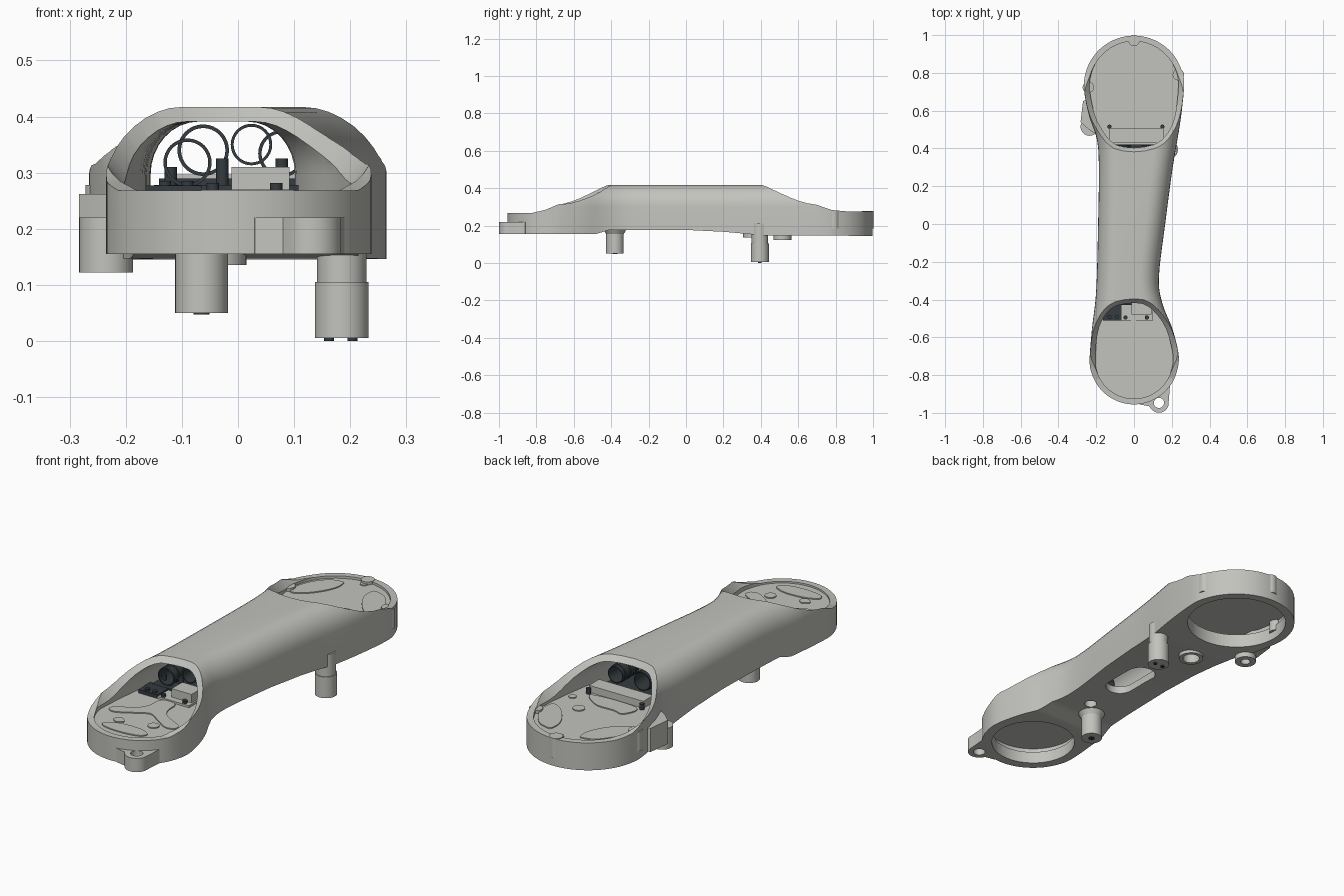
import bpy, bmesh, math
from math import sin, cos, pi, radians
from mathutils import Vector

if "Cube" in bpy.data.objects:
    bpy.data.objects.remove(bpy.data.objects["Cube"])


def material(name, col):
    m = bpy.data.materials.new(name)
    m.diffuse_color = (*col, 1)
    m.use_nodes = True
    m.node_tree.nodes["Principled BSDF"].inputs["Base Color"].default_value = m.diffuse_color
    return m


GREY = material("light grey casing", (0.54, 0.54, 0.51))
DARK = material("dark slate fittings", (0.035, 0.045, 0.05))


def finish(name, bm, mat=GREY):
    bmesh.ops.recalc_face_normals(bm, faces=bm.faces)
    me = bpy.data.meshes.new(name)
    bm.to_mesh(me)
    bm.free()
    me.materials.append(mat)
    ob = bpy.data.objects.new(name, me)
    bpy.context.collection.objects.link(ob)
    return ob


def smooth(pts, n=5):
    """Closed Catmull-Rom curve through the points."""
    p, out = [Vector(q) for q in pts], []
    for i in range(len(p)):
        a, b, c, d = (p[(i + k) % len(p)] for k in (-1, 0, 1, 2))
        for s in range(n):
            t = s / n
            out.append(0.5 * (2 * b + (c - a) * t + (2 * a - 5 * b + 4 * c - d) * t * t
                              + (3 * b - a - 3 * c + d) * t ** 3))
    return out


def inset(pts, d):
    out = []
    for i, p in enumerate(pts):
        t = (pts[(i + 1) % len(pts)] - pts[i - 1]).normalized()
        out.append(p + Vector((-t.y, t.x)) * d)
    return out


def loft(name, rings, mat=GREY, closed=False):
    """Skin 3D rings; cap the ends, or join last to first when closed."""
    bm = bmesh.new()
    vs = [[bm.verts.new(p) for p in r] for r in rings]
    n = len(vs[0])
    pairs = list(zip(vs, vs[1:])) + ([(vs[-1], vs[0])] if closed else [])
    for a, b in pairs:
        for i in range(n):
            j = (i + 1) % n
            bm.faces.new((a[i], a[j], b[j], b[i]))
    if not closed:
        bm.faces.new(vs[0][::-1])
        bm.faces.new(vs[-1])
    return finish(name, bm, mat)


def plate(name, pts, z0, z1, mat=GREY):
    return loft(name, [[(p[0], p[1], z) for p in pts] for z in (z0, z1)], mat)


def circle(x, y, r, n=40, a0=0, a1=2 * pi):
    return [(x + r * cos(a0 + (a1 - a0) * i / n), y + r * sin(a0 + (a1 - a0) * i / n)) for i in range(n)]


def cyl(name, x, y, z0, z1, r, mat=GREY, r2=None):
    return loft(name, [[(*p, z0) for p in circle(x, y, r)], [(*p, z1) for p in circle(x, y, r2 or r)]], mat)


def box(name, x0, x1, y0, y1, z0, z1, mat=GREY):
    return plate(name, [(x0, y0), (x1, y0), (x1, y1), (x0, y1)], z0, z1, mat)


def boolean(ob, cutters, op='DIFFERENCE'):
    for c in cutters:
        c.hide_render = True
        m = ob.modifiers.new("cut", 'BOOLEAN')
        m.object, m.operation, m.solver = c, op, 'EXACT'
        me = bpy.data.meshes.new_from_object(ob.evaluated_get(bpy.context.evaluated_depsgraph_get()))
        ob.modifiers.clear()
        ob.data = me
        bpy.data.objects.remove(c)


# plan outline: two round ends joined by a waisted arm
FY, BY = -0.72, 0.732
outline = smooth(
    circle(0, FY, 0.235, 10, pi, 2 * pi)
    + [(0.237, -0.70), (0.205, -0.56), (0.15, -0.42), (0.132, -0.28), (0.165, 0), (0.205, 0.3), (0.245, 0.54)]
    + circle(0, BY, 0.265, 10, 0, pi)
    + [(-0.265, 0.72), (-0.24, 0.58), (-0.197, 0.45), (-0.186, 0.3), (-0.19, 0), (-0.2, -0.35), (-0.222, -0.55)])


def domed(name, d, z0, top, rad):
    rings = [[(*p, z0) for p in inset(outline, d)]]
    for k in range(9):
        a = k / 8 * pi / 2
        rings.append([(*p, top - rad * (1 - sin(a))) for p in inset(outline, d + 0.9 * rad * (1 - cos(a)))])
    return loft(name, rings)


# main casing: domed outline trimmed by the side profile, then hollowed
casing = domed("arm_casing", 0, 0.1, 0.417, 0.115)
side = [(-1.1, 0.155), (-0.48, 0.155), (-0.41, 0.177), (0, 0.177), (0.2, 0.167), (0.42, 0.147), (1.1, 0.145),
        (1.1, 0.274), (0.86, 0.276), (0.78, 0.283), (0.62, 0.338), (0.43, 0.43),
        (-0.40, 0.43), (-0.62, 0.34), (-0.75, 0.285), (-0.82, 0.268), (-1.1, 0.268)]
trim = loft("trim", [[(x, y, z) for y, z in side] for x in (-0.6, 0.6)])
boolean(casing, [trim], 'INTERSECT')
slot = circle(0, 0.05, 0.065, 16, 0, pi) + circle(0, -0.1, 0.065, 16, pi, 2 * pi)
boolean(casing, [
    domed("cavity", 0.03, 0.212, 0.391, 0.095),
    cyl("front_scoop", 0, FY, 0.264, 0.46, 0.195, r2=0.36),
    cyl("back_scoop", 0, BY, 0.264, 0.46, 0.225, r2=0.385),
    cyl("front_cup", 0, FY, 0.05, 0.24, 0.19),
    cyl("back_cup", 0, BY, 0.05, 0.24, 0.225),
    plate("slot", slot, 0.05, 0.25),
    cyl("small_hole", 0, -0.31, 0.05, 0.25, 0.028),
    cyl("boss_hole", -0.04, 0.36, 0.05, 0.25, 0.038)])

# joint covers closing both round ends
ins = inset(outline, 0.027)
plate("front_cover", [p for p in ins if p.y < -0.41], 0.238, 0.260)
plate("back_cover", [p for p in ins if p.y > 0.40], 0.238, 0.264)

# raised islands on the covers
ear = [(0.075, 0.90), (0.10, 0.905), (0.15, 0.885), (0.20, 0.82), (0.222, 0.75), (0.21, 0.695),
       (0.16, 0.715), (0.11, 0.77), (0.075, 0.84)]
for s, side_name in ((1, "right"), (-1, "left")):
    plate("back_island_" + side_name, smooth([(s * x, y) for x, y in ear]), 0.262, 0.269)
plate("back_island_inner", smooth([(-0.12, 0.56), (-0.09, 0.61), (-0.04, 0.60), (0.04, 0.60), (0.1, 0.57),
                                   (0.13, 0.53), (0.05, 0.515), (-0.05, 0.515), (-0.11, 0.525)]), 0.262, 0.269)
plate("front_island_fork", smooth([
    (-0.04, -0.52), (0.035, -0.52), (0.045, -0.59), (0.08, -0.64), (0.17, -0.69), (0.175, -0.725),
    (0.13, -0.735), (0.05, -0.685), (0, -0.66), (-0.06, -0.69), (-0.135, -0.73), (-0.172, -0.72),
    (-0.165, -0.69), (-0.08, -0.64), (-0.05, -0.59)]), 0.258, 0.265)
plate("front_island_outer", smooth([(-0.11, -0.845), (-0.05, -0.815), (0.05, -0.81), (0.11, -0.835),
                                    (0.09, -0.87), (0, -0.885), (-0.09, -0.875)]), 0.258, 0.265)
plate("front_island_small", smooth([(-0.1, -0.79), (-0.07, -0.765), (-0.045, -0.79), (-0.07, -0.81)]), 0.258, 0.265)
for i, (x, y, r) in enumerate([(0.095, 0.667, 0.027), (0, 0.945, 0.018), (0.185, 0.585, 0.017)]):
    cyl(f"back_plug_{i}", x, y, 0.262, 0.269, r)
cyl("front_plug", 0.082, -0.75, 0.258, 0.265, 0.025)

# front eye tab with hole
tab = plate("front_tab", [(0.02, -0.93), (0.03, -0.955), (0.08, -0.965)]
            + circle(0.132, -0.947, 0.052, 20, radians(215), radians(375)) + [(0.19, -0.86), (0.17, -0.84)],
            0.155, 0.22)
boolean(tab, [cyl("tab_hole", 0.132, -0.947, 0.1, 0.3, 0.027)])

# side lug with hole and its web
lug = plate("side_lug", circle(-0.235, 0.515, 0.048), 0.122, 0.22)
boolean(lug, [cyl("lug_hole", -0.235, 0.515, 0.05, 0.18, 0.022)])
plate("lug_web", [(-0.19, 0.47), (-0.205, 0.6), (-0.245, 0.66), (-0.27, 0.65), (-0.283, 0.54), (-0.24, 0.5)],
      0.15, 0.262)

# bumps round the back rim
for i, deg in enumerate((14, 90, 182)):
    a = radians(deg)
    cyl(f"rim_bump_{i}", 0.242 * cos(a), BY + 0.24 * sin(a), 0.185, 0.278, 0.03)

# mounting posts underneath
cyl("front_post", -0.065, -0.38, 0.05, 0.2, 0.047)
cyl("front_post_collar", -0.065, -0.38, 0.155, 0.185, 0.047, r2=0.065)
cyl("back_post", 0.185, 0.395, 0.005, 0.105, 0.048)
cyl("back_post_neck", 0.185, 0.395, 0.105, 0.21, 0.044)
for i, x in enumerate((0.162, 0.204)):
    cyl(f"post_bolt_{i}", x, 0.395, 0, 0.01, 0.009, DARK)
cyl("front_post_bolt", -0.065, -0.38, 0.047, 0.055, 0.014, DARK)


def ring_loft(name, prof, x, z, mat):
    """Hollow tube along y from a closed (radius, y) profile."""
    return loft(name, [[(px, y, pz) for px, pz in circle(x, z, r, 32)] for r, y in prof], mat, True)


# boss ring under the arm
loft("boss_ring", [[(*p, z) for p in circle(-0.04, 0.36, r)] for r, z in
                   ((0.038, 0.135), (0.055, 0.135), (0.055, 0.2), (0.038, 0.2))], GREY, True)

# ribbed cable sleeves inside the tunnel
for name, x, z, r, y0 in (("front_sleeve_left", -0.09, 0.318, 0.043, -0.41),
                          ("front_sleeve_right", 0.024, 0.350, 0.037, -0.40),
                          ("back_sleeve_left", -0.062, 0.340, 0.046, 0.30),
                          ("back_sleeve_right", 0.078, 0.334, 0.042, 0.30)):
    prof = [(r * 0.86, y0)]
    for k in range(3):
        y = y0 + 0.04 * k
        prof += [(r, y), (r, y + 0.018), (r * 0.93, y + 0.02), (r * 0.93, y + 0.038)]
    ring_loft(name, prof + [(r * 0.86, y0 + 0.118)], x, z, DARK)

# clamp brackets and bases
box("front_clamp_base", -0.15, 0.108, -0.43, -0.29, 0.215, 0.278, DARK)
box("front_dark_block", -0.165, -0.065, -0.51, -0.42, 0.25, 0.277, DARK)
box("front_bracket", -0.012, 0.092, -0.48, -0.40, 0.25, 0.31)
box("front_bracket_foot", -0.07, 0.1, -0.51, -0.42, 0.25, 0.27)
box("back_clamp_base", -0.12, 0.12, 0.3, 0.42, 0.215, 0.29, DARK)
box("back_bracket", -0.13, 0.155, 0.43, 0.505, 0.25, 0.297)
for i, (x, y, z) in enumerate([(-0.13, -0.492, 0.285), (-0.09, -0.492, 0.285), (-0.045, -0.495, 0.282),
                               (0.068, -0.495, 0.282), (-0.13, 0.515, 0.29), (0.15, 0.515, 0.29),
                               (-0.028, -0.385, 0.325), (0.078, -0.385, 0.325), (-0.12, -0.385, 0.31)]):
    cyl(f"screw_{i}", x, y, 0.25, z, 0.011, DARK)

# smooth curved walls, keep hard edges
for ob in bpy.data.objects:
    ob.select_set(True)
bpy.context.view_layer.objects.active = casing
bpy.ops.object.shade_smooth_by_angle(angle=radians(30))
